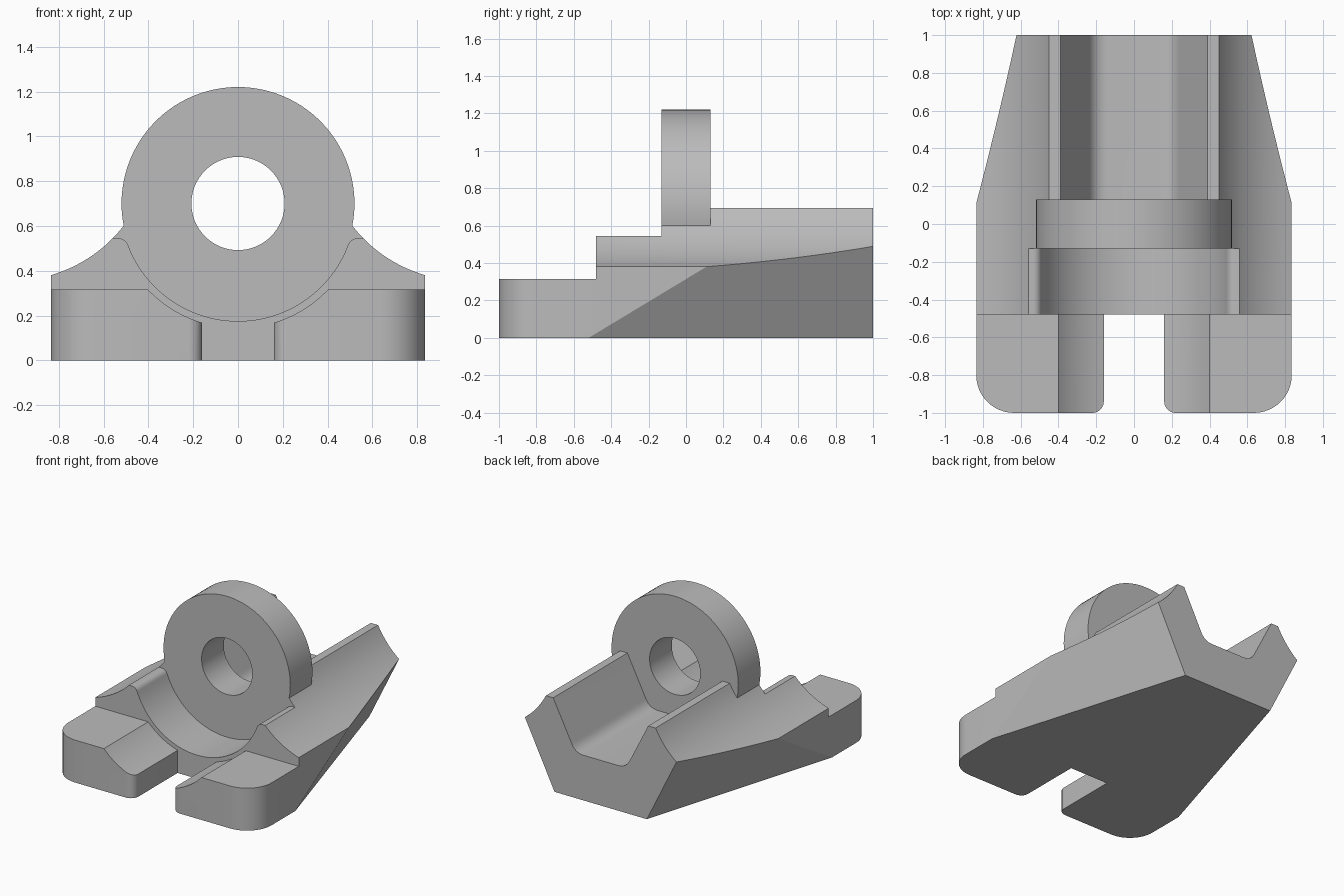
import bpy, bmesh, math
from mathutils import Vector

cube = bpy.data.objects.get("Cube")
if cube:
    bpy.data.objects.remove(cube, do_unlink=True)

AXIS_Z = 0.70          # height of the bore axis
HALF_W = 0.835         # half width of the base
STEP_Y = -0.48         # where the feet meet the cradle
RING_Y = 0.13          # half thickness of the ring

grey = bpy.data.materials.new("plain grey")
grey.use_nodes = True
grey.diffuse_color = (0.5, 0.5, 0.5, 1)
grey.node_tree.nodes["Principled BSDF"].inputs["Base Color"].default_value = (0.5, 0.5, 0.5, 1)


def arc(cx, cy, r, start, end, n=12):
    """Points on a circle between two angles in degrees."""
    angles = [math.radians(start + (end - start) * i / n) for i in range(n + 1)]
    return [(cx + r * math.cos(a), cy + r * math.sin(a)) for a in angles]


def mirrored(half):
    """Close a right-hand outline with its mirror image."""
    return half + [(-x, v) for x, v in reversed(half)]


def prism(name, outline, low, high, upright=False):
    """Extrude an outline along y, or along z when upright."""
    def place(p, t):
        return (p[0], p[1], t) if upright else (p[0], t, p[1])
    bm = bmesh.new()
    ends = [[bm.verts.new(place(p, t)) for p in outline] for t in (low, high)]
    for ring in ends:
        bm.faces.new(ring)
    for i in range(len(outline)):
        j = (i + 1) % len(outline)
        bm.faces.new((ends[0][i], ends[0][j], ends[1][j], ends[1][i]))
    bmesh.ops.recalc_face_normals(bm, faces=bm.faces)
    mesh = bpy.data.meshes.new(name)
    bm.to_mesh(mesh)
    bm.free()
    mesh.materials.append(grey)
    obj = bpy.data.objects.new(name, mesh)
    bpy.context.collection.objects.link(obj)
    return obj


def disc(name, radius, low, high, n=96):
    return prism(name, arc(0, AXIS_Z, radius, 0, 360, n)[:-1], low, high)


def combine(target, tool, operation):
    """Apply a boolean and remove the tool."""
    mod = target.modifiers.new(operation, 'BOOLEAN')
    mod.operation, mod.solver, mod.object = operation, 'EXACT', tool
    bpy.context.view_layer.objects.active = target
    bpy.ops.object.modifier_apply(modifier=mod.name)
    bpy.data.objects.remove(tool, do_unlink=True)


# Main body: flat underside and concave shoulders rising to two rails
shoulder = arc(1.009, 0.986, 0.63, 254, 207.5, 20)
shoulder[0] = (HALF_W, 0.38)
shoulder[-1] = (0.45, 0.695)
body = prism("bearing_bracket", mirrored([(HALF_W, 0)] + shoulder), STEP_Y, 1)

# Rear trough with sloping walls and rounded floor corners
p0, p1, p2 = Vector((0.14, 0.335)), Vector((0.21, 0.335)), Vector((0.24, 0.40))
fillet = [tuple(p0 * (1 - t) ** 2 + p1 * 2 * t * (1 - t) + p2 * t * t)
          for t in [i / 8 for i in range(9)]]
trough = prism("trough_cutter", mirrored(fillet + [(0.39, 0.695), (0.39, 0.9)]), RING_Y, 1.2)
combine(body, trough, 'DIFFERENCE')

# Front cradle: round groove with rounded lips below the rails
lip_r, groove_r, lip_top = 0.045, 0.525, 0.545
lip_z = lip_top - lip_r
lip_x = math.sqrt((groove_r + lip_r) ** 2 - (AXIS_Z - lip_z) ** 2)
turn = math.degrees(math.atan2(AXIS_Z - lip_z, lip_x))
groove = arc(0, AXIS_Z, groove_r, -90, -turn, 32)[1:]
lip = arc(lip_x, lip_z, lip_r, 180 - turn, 90, 8)[1:]
cradle = prism("cradle_cutter", mirrored(groove + lip + [(1, lip_top), (1, 0.9)]), -1.2, -RING_Y)
combine(body, cradle, 'DIFFERENCE')

# Two feet with rounded corners and a curved inner top
for side in (1, -1):
    plan = [(HALF_W, -0.4), *arc(HALF_W - 0.2, -0.8, 0.2, 0, -90),
            *arc(0.22, -0.94, 0.06, -90, -180, 8), (0.16, STEP_Y),
            (0.3, STEP_Y), (0.3, -0.4)]
    foot = prism("foot", [(side * x, y) for x, y in plan], 0, 0.315, upright=True)
    combine(foot, disc("foot_cutter", 0.556, -1.2, -0.2), 'DIFFERENCE')
    combine(body, foot, 'UNION')

# Upright ring and its bore
combine(body, disc("ring", 0.52, -RING_Y, RING_Y), 'UNION')
combine(body, disc("bore_cutter", 0.208, -0.3, 0.3, 64), 'DIFFERENCE')

# Slanted undercut flanks narrowing toward the back
bm = bmesh.new()
bm.from_mesh(body.data)
bmesh.ops.remove_doubles(bm, verts=bm.verts, dist=0.0001)
for side in (1, -1):
    cut = bmesh.ops.bisect_plane(
        bm, geom=bm.verts[:] + bm.edges[:] + bm.faces[:], dist=0.00001,
        plane_co=(side * HALF_W, -0.52, 0), plane_no=(side, 0.3, -0.497), clear_outer=True)
    rim = [e for e in cut["geom_cut"] if isinstance(e, bmesh.types.BMEdge) and e.is_boundary]
    filled = bmesh.ops.edgenet_fill(bm, edges=rim)
    for face in filled["faces"]:
        face.material_index = 0
bmesh.ops.recalc_face_normals(bm, faces=bm.faces)
bm.to_mesh(body.data)
bm.free()

# Smooth curves, crisp edges
bpy.ops.object.select_all(action='DESELECT')
body.select_set(True)
bpy.context.view_layer.objects.active = body
bpy.ops.object.shade_smooth_by_angle(angle=math.radians(25))
